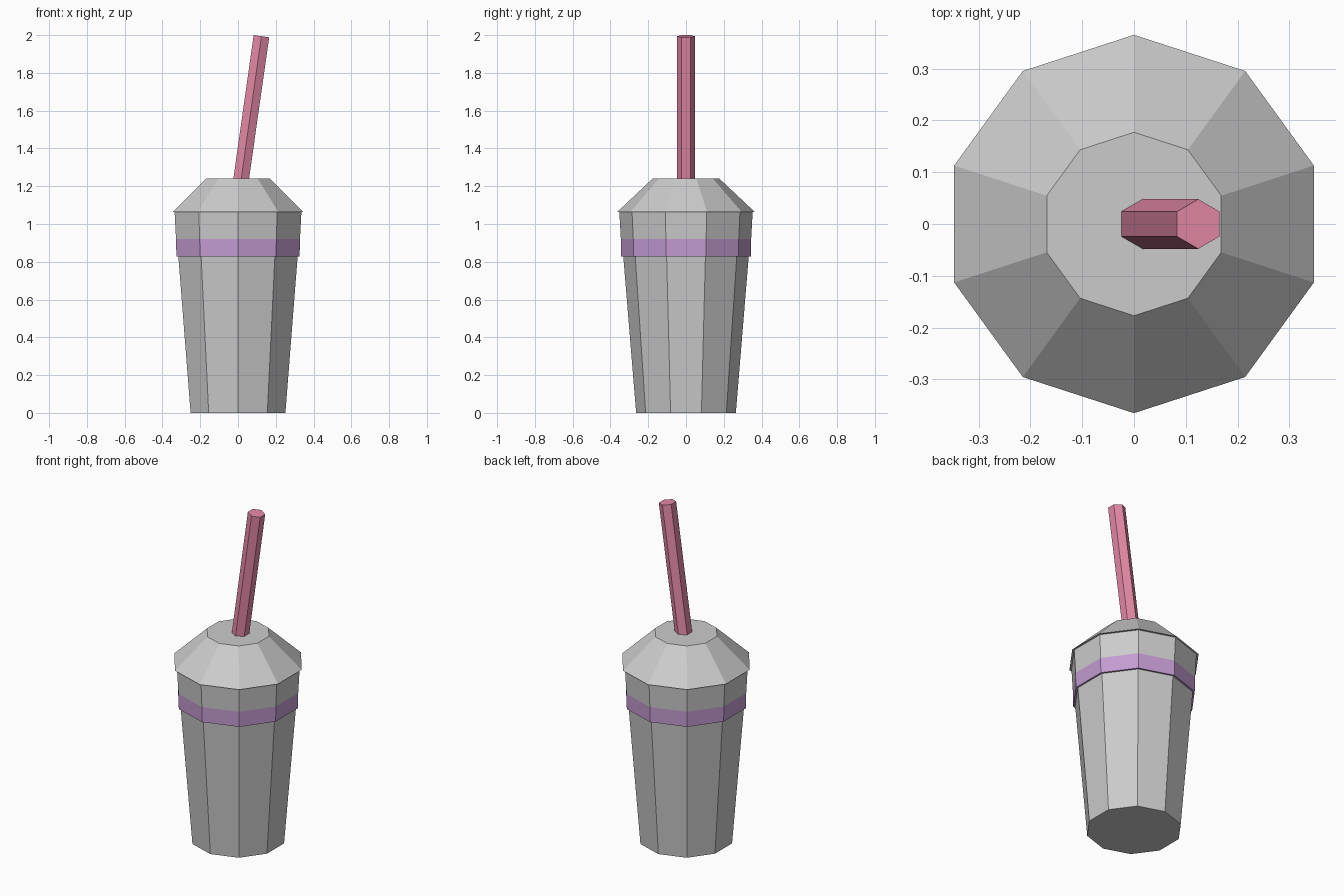
import bpy, bmesh
from math import cos, sin, pi
from mathutils import Matrix, Vector

if "Cube" in bpy.data.objects:
    bpy.data.objects.remove(bpy.data.objects["Cube"])

def material(name, color):
    m = bpy.data.materials.new(name)
    m.diffuse_color = color
    m.use_nodes = True
    m.node_tree.nodes["Principled BSDF"].inputs["Base Color"].default_value = m.diffuse_color
    return m

def ring(bm, sides, radius, matrix):
    # polygon ring with a corner on the y axis
    return [bm.verts.new(matrix @ Vector((radius * cos(a), radius * sin(a), 0)))
            for a in (pi / 2 + 2 * pi * i / sides for i in range(sides))]

def loft(name, sides, sections, mats=(), mat_by_band=None, cap_start=True, cap_end=True):
    # sections: list of (radius, placement matrix)
    bm = bmesh.new()
    rings = [ring(bm, sides, r, m) for r, m in sections]
    for k, (a, b) in enumerate(zip(rings, rings[1:])):
        for i in range(sides):
            j = (i + 1) % sides
            f = bm.faces.new((a[i], a[j], b[j], b[i]))
            f.material_index = (mat_by_band or {}).get(k, 0)
    if cap_start:
        bm.faces.new(rings[0][::-1])
    if cap_end:
        bm.faces.new(rings[-1])
    mesh = bpy.data.meshes.new(name)
    bm.to_mesh(mesh)
    bm.free()
    for m in mats:
        mesh.materials.append(m)
    ob = bpy.data.objects.new(name, mesh)
    bpy.context.collection.objects.link(ob)
    return ob

def at(z, x=0.0):
    return Matrix.Translation((x, 0, z))

purple = material("purple", (0.55, 0.33, 0.64, 1))
pink = material("pink", (0.77, 0.25, 0.38, 1))
plain = material("plain", (0.8, 0.8, 0.78, 1))

# tapered cup with a coloured band that steps out at its lower edge
loft("cup", 10, [(0.264, at(0)), (0.332, at(0.828)), (0.343, at(0.828)),
                 (0.345, at(0.92)), (0.353, at(1.063))],
     (plain, purple), {1: 1, 2: 1}, cap_end=False)

# sloped lid with a small overhang
loft("lid", 10, [(0.353, at(1.063)), (0.365, at(1.063)), (0.177, at(1.24))],
     (plain,), cap_start=False)

# leaning hexagonal straw, cut level with the lid at the bottom
tilt = Matrix.Rotation(0.141, 4, 'Y')
loft("straw", 6, [(0.048, at(1.24, 0.017)), (0.048, at(1.994, 0.124) @ tilt)],
     (pink,), cap_start=False)
